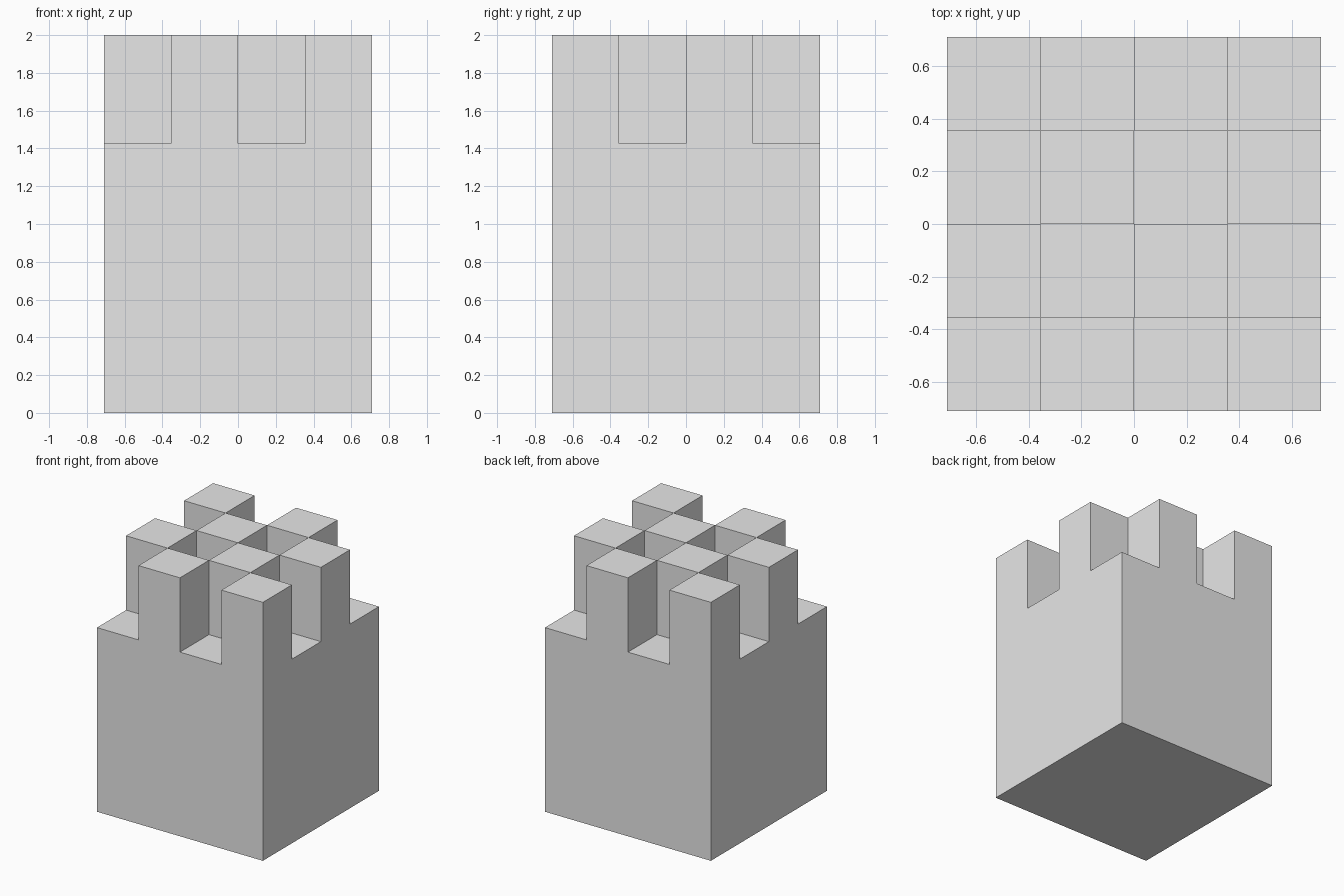
import bpy
import bmesh

cube = bpy.data.objects.get("Cube")
if cube:
    bpy.data.objects.remove(cube, do_unlink=True)

HALF = 0.71      # half the tower width
FLOOR = 1.425    # height of the low squares
TOP = 2.0        # height of the raised blocks
N = 4            # squares per side
STEP = 2 * HALF / N

stone = bpy.data.materials.new("light_grey")
stone.diffuse_color = (0.8, 0.8, 0.8, 1)
stone.use_nodes = True
stone.node_tree.nodes["Principled BSDF"].inputs["Base Color"].default_value = (0.8, 0.8, 0.8, 1)

# Base grid of squares, one flat sheet
bm = bmesh.new()
bmesh.ops.create_grid(bm, x_segments=N, y_segments=N, size=HALF)
bmesh.ops.translate(bm, verts=bm.verts, vec=(0, 0, FLOOR))


def raised(face):
    c = face.calc_center_median()
    return (int((c.x + HALF) / STEP) + int((c.y + HALF) / STEP)) % 2 == 1


# Checkerboard of raised blocks, each extruded on its own
blocks = [f for f in bm.faces if raised(f)]
result = bmesh.ops.extrude_discrete_faces(bm, faces=blocks)
for face in result["faces"]:
    for v in face.verts:
        v.co.z = TOP

# Solid body under the squares, open at the top
body = bmesh.ops.create_cube(bm, size=1)["verts"]
for v in body:
    v.co = (v.co.x * 2 * HALF, v.co.y * 2 * HALF, FLOOR if v.co.z > 0 else 0)
lid = [f for f in body[0].link_faces[0].verts[0].link_faces]
lid = [f for f in {f for v in body for f in v.link_faces}
       if all(v.co.z > 0 for v in f.verts)]
bmesh.ops.delete(bm, geom=lid, context='FACES_ONLY')

bmesh.ops.recalc_face_normals(bm, faces=bm.faces)
# Squares and block tops face up, whatever the corner contacts imply
for f in bm.faces:
    c = f.calc_center_median()
    if abs(f.normal.z) > 0.9:
        if (f.normal.z > 0) != (c.z > 0.1):
            f.normal_flip()
    elif c.z > FLOOR:
        # Block walls face away from their raised square
        probe = c - f.normal * STEP / 2
        odd = (int((probe.x + HALF) / STEP) + int((probe.y + HALF) / STEP)) % 2
        if max(abs(probe.x), abs(probe.y)) > HALF or not odd:
            f.normal_flip()
    elif c.dot(f.normal) < 0:
        f.normal_flip()

mesh = bpy.data.meshes.new("checkered_tower")
bm.to_mesh(mesh)
bm.free()
mesh.materials.append(stone)
tower = bpy.data.objects.new("checkered_tower", mesh)
bpy.context.collection.objects.link(tower)
